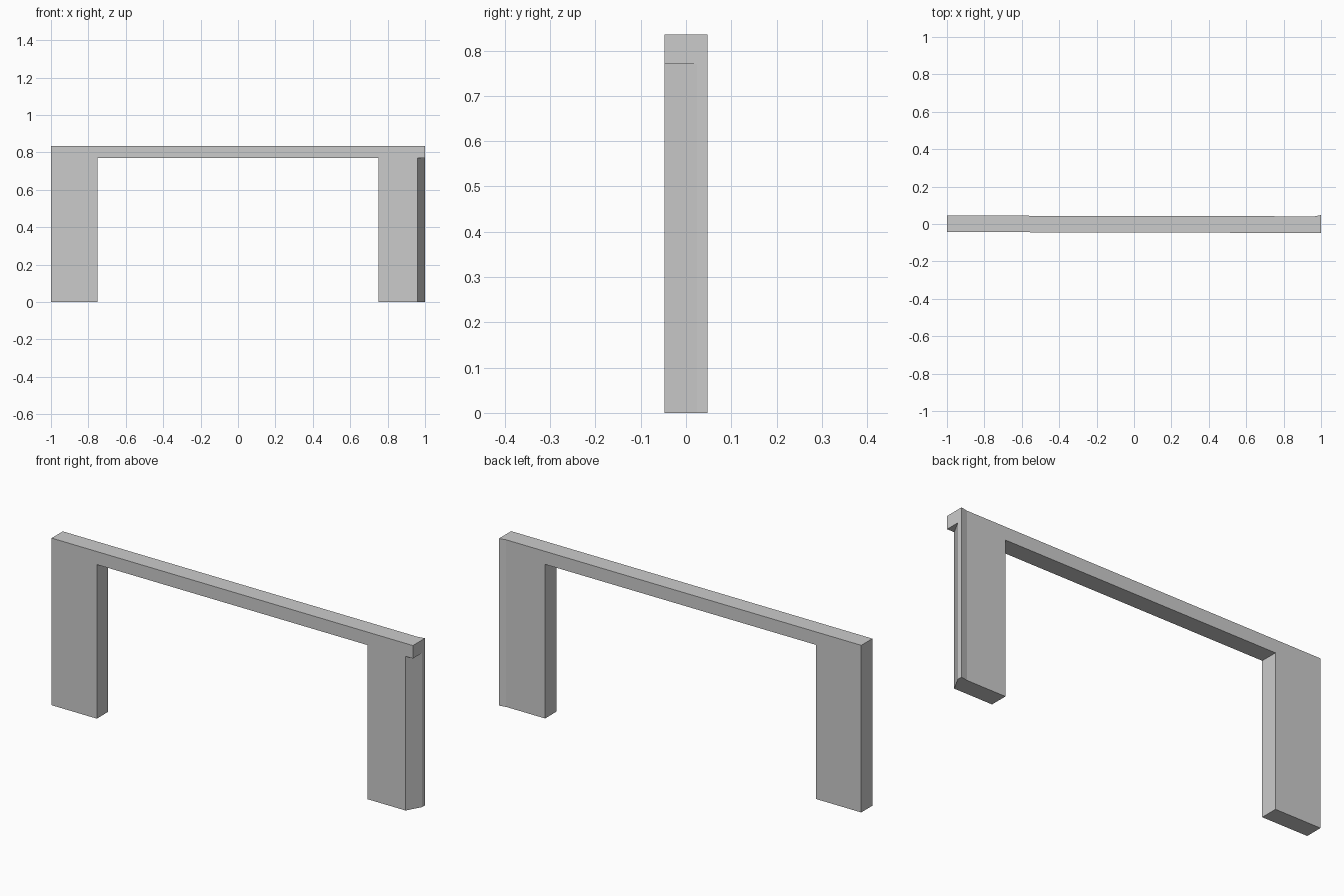
import bpy, bmesh

if "Cube" in bpy.data.objects:
    bpy.data.objects.remove(bpy.data.objects["Cube"])


def prism(name, footprint, z0, z1):
    """Extrude a plan outline (counter-clockwise) from z0 to z1."""
    bm = bmesh.new()
    face = bm.faces.new([bm.verts.new((x, y, z0)) for x, y in footprint])
    ext = bmesh.ops.extrude_face_region(bm, geom=[face], use_keep_orig=True)
    top = [v for v in ext["geom"] if isinstance(v, bmesh.types.BMVert)]
    bmesh.ops.translate(bm, vec=(0, 0, z1 - z0), verts=top)
    bmesh.ops.recalc_face_normals(bm, faces=bm.faces)
    mesh = bpy.data.meshes.new(name)
    bm.to_mesh(mesh)
    bm.free()
    obj = bpy.data.objects.new(name, mesh)
    bpy.context.collection.objects.link(obj)
    return obj


def cut(target, cutter):
    mod = target.modifiers.new(cutter.name, 'BOOLEAN')
    mod.operation = 'DIFFERENCE'
    mod.solver = 'EXACT'
    mod.object = cutter
    bpy.context.view_layer.objects.active = target
    bpy.ops.object.modifier_apply(modifier=mod.name)
    bpy.data.objects.remove(cutter, do_unlink=True)


LINTEL_Z, TOP_Z = 0.77, 0.835

# Wall slab: slightly skewed in plan, back flares out at the right end
wall = prism("doorway_wall", [(-1, -0.043), (1, -0.048), (1, 0.048),
                              (0.965, 0.041), (-1, 0.045)], 0, TOP_Z)

# Opening between the two legs
cut(wall, prism("opening", [(-0.75, -0.2), (0.75, -0.2),
                            (0.75, 0.2), (-0.75, 0.2)], -0.1, LINTEL_Z))

# Mitred front corner of the right leg, below the lintel
# (both ends of the cut line run past the wall along the same slope)
dx, dy = 0.04, 0.072
cut(wall, prism("corner_mitre", [(0.96 - dx, -0.048 - dy), (1 + dx, -0.048 - dy),
                                 (1 + dx, 0.024 + dy)], -0.1, LINTEL_Z))
